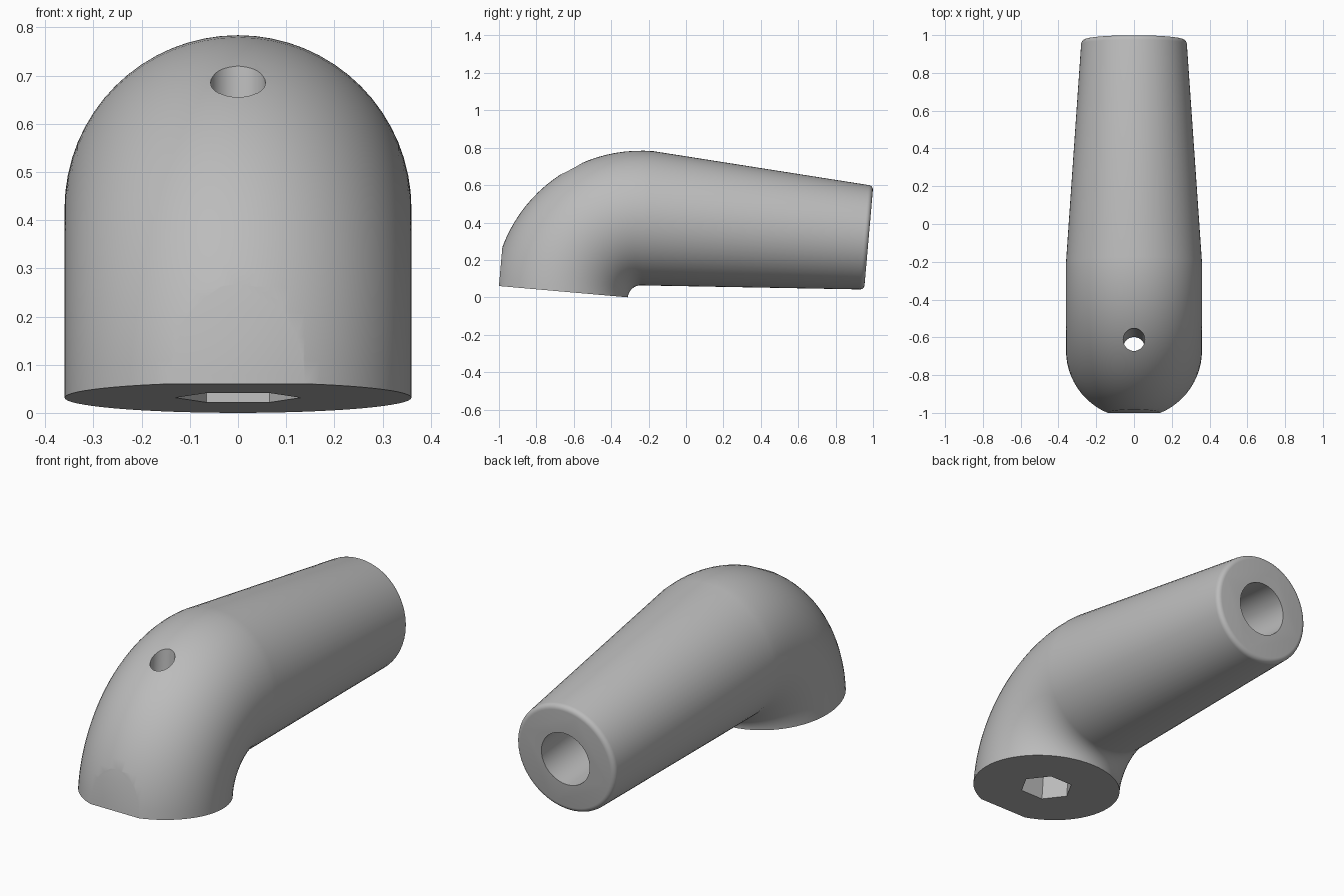
import bpy, bmesh, math
from mathutils import Matrix, Vector

cube = bpy.data.objects.get("Cube")
if cube:
    bpy.data.objects.remove(cube, do_unlink=True)

BEND, RADIUS, SIDES = 0.43, 0.36, 64
LENGTH, TIP, FILLET = 1.185, 0.28, 0.025
FRAME = Matrix.Translation((0, -0.241, -0.006)) @ Matrix.Rotation(math.radians(-5), 4, 'X')

grey = bpy.data.materials.new("grey")
grey.use_nodes = True
grey.diffuse_color = (0.5, 0.5, 0.5, 1)
grey.node_tree.nodes["Principled BSDF"].inputs["Base Color"].default_value = (0.5, 0.5, 0.5, 1)


def add_object(name, bm):
    bmesh.ops.recalc_face_normals(bm, faces=bm.faces)
    mesh = bpy.data.meshes.new(name)
    bm.to_mesh(mesh)
    bm.free()
    mesh.materials.append(grey)
    obj = bpy.data.objects.new(name, mesh)
    bpy.context.collection.objects.link(obj)
    return obj


def ring(bm, angle, offset, radius):
    """Circle across the pipe: angle round the bend, then offset along the straight."""
    verts = []
    for i in range(SIDES):
        a = 2 * math.pi * i / SIDES
        reach = BEND + radius * math.cos(a)
        verts.append(bm.verts.new((radius * math.sin(a),
                                   offset - reach * math.cos(angle),
                                   reach * math.sin(angle))))
    return verts


# Elbow, tapered straight and rounded tip as one swept body
bm = bmesh.new()
rings = [ring(bm, math.pi / 2 * i / 24, 0, RADIUS) for i in range(25)]
for i in range(6):
    a = math.pi / 2 * i / 5
    rings.append(ring(bm, math.pi / 2, LENGTH - FILLET * (1 - math.sin(a)),
                      TIP - FILLET * (1 - math.cos(a))))
for lower, upper in zip(rings, rings[1:]):
    for i in range(SIDES):
        j = (i + 1) % SIDES
        bm.faces.new((lower[i], lower[j], upper[j], upper[i]))
bm.faces.new(rings[0])
bm.faces.new(rings[-1])

# Flat on the front of the elbow
cut = bmesh.ops.bisect_plane(bm, geom=bm.verts[:] + bm.edges[:] + bm.faces[:],
                             plane_co=(0, -0.762, 0), plane_no=(0, -1, 0), clear_outer=True)
edges = [e for e in cut["geom_cut"] if isinstance(e, bmesh.types.BMEdge)]
bmesh.ops.holes_fill(bm, edges=edges, sides=0)
body = add_object("elbow_handle", bm)


def drill(name, start, end, radius, sides, turn=0):
    """Cut a prism-shaped hole between two points."""
    start, end = Vector(start), Vector(end)
    axis = end - start
    place = (Matrix.Translation((start + end) / 2)
             @ axis.to_track_quat('Z', 'Y').to_matrix().to_4x4()
             @ Matrix.Rotation(turn, 4, 'Z'))
    bm = bmesh.new()
    bmesh.ops.create_cone(bm, cap_ends=True, segments=sides, radius1=radius,
                          radius2=radius, depth=axis.length, matrix=place)
    cutter = add_object(name, bm)
    cutter.hide_render = True
    mod = body.modifiers.new(name, 'BOOLEAN')
    mod.operation, mod.solver, mod.object = 'DIFFERENCE', 'EXACT', cutter
    bpy.ops.object.modifier_apply(modifier=name)
    bpy.data.objects.remove(cutter, do_unlink=True)


bpy.ops.object.select_all(action='DESELECT')
body.select_set(True)
bpy.context.view_layer.objects.active = body

# Round hole through the elbow, hexagonal socket beneath it, bore in the tip
drill("screw_hole", (0, -BEND, 0.1), (0, -BEND, 1), 0.057, 32)
drill("hex_socket", (0, -BEND, -0.1), (0, -BEND, 0.16), 0.13, 6, math.pi / 2)
drill("tip_bore", (0, LENGTH + 0.1, BEND), (0, 0.3, BEND), 0.137, 32)

bpy.ops.object.shade_smooth_by_angle(angle=math.radians(30))
body.matrix_world = FRAME
